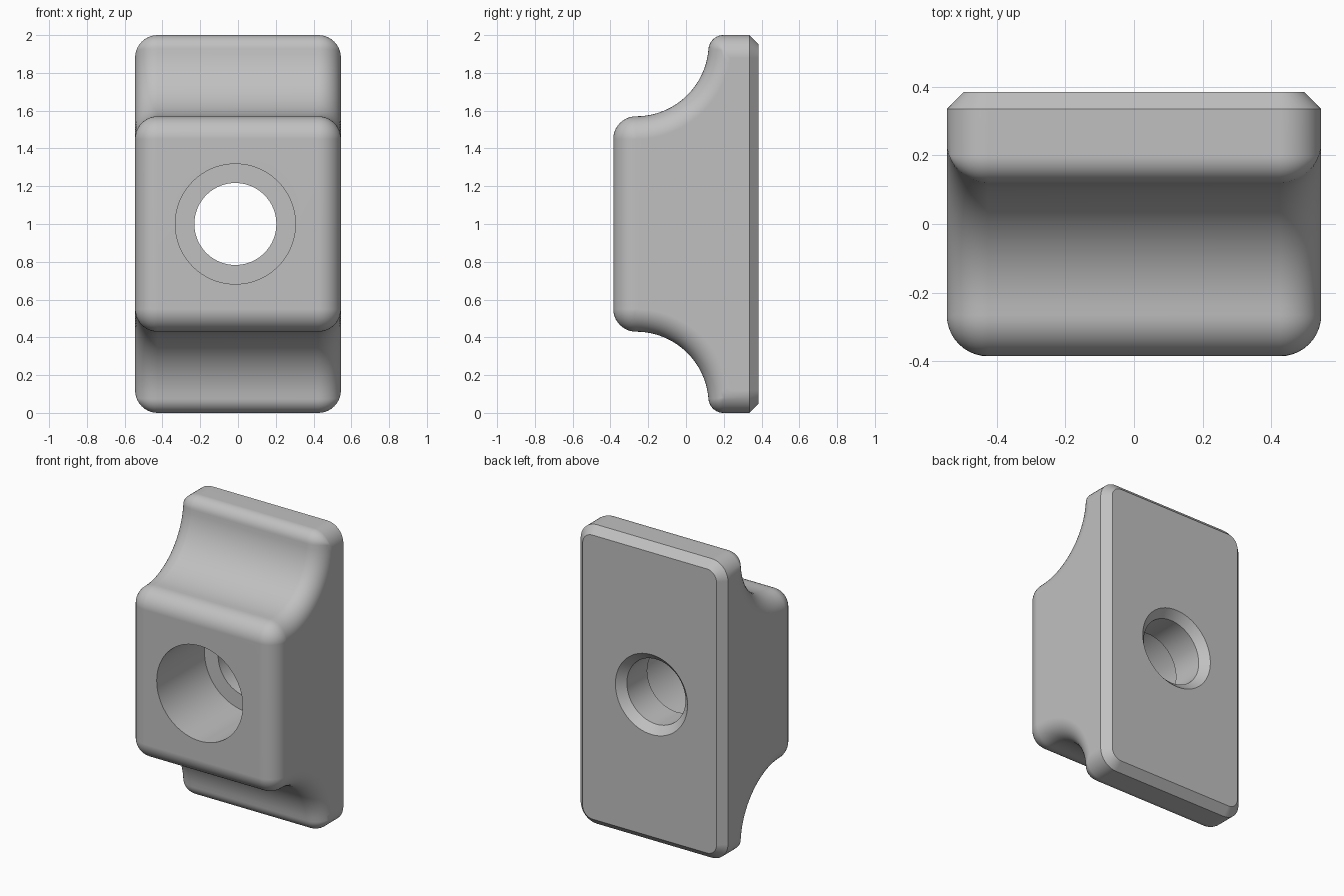
import bpy, bmesh
from math import sin, cos, pi, atan2, sqrt

cube = bpy.data.objects.get("Cube")
if cube:
    bpy.data.objects.remove(cube, do_unlink=True)

W, D, TOP = 0.545, 0.385, 2.0     # half width, half depth, height
EDGE, LIP, CHAMFER = 0.12, 0.08, 0.05
SADDLE = 0.385                    # radius of the concave shoulder
SADDLE_Z = 1.955
STEPS = 10

grey = bpy.data.materials.new("plain_grey")
grey.use_nodes = True
colour = (0.53, 0.53, 0.53, 1)
grey.diffuse_color = colour
grey.node_tree.nodes["Principled BSDF"].inputs["Base Color"].default_value = colour


def arc(cy, cz, r, a0, a1, n):
    return [(cy + r * cos(a0 + (a1 - a0) * i / n), cz + r * sin(a0 + (a1 - a0) * i / n))
            for i in range(n + 1)]


def section(d):
    """Side outline (y, z) inset by d, from the top rear edge to the bottom rear edge."""
    y0 = -D + EDGE
    r = max(LIP - d, 0)
    cz = TOP - d - r
    reach = SADDLE + d + r
    cy = y0 + sqrt(reach ** 2 - (cz - SADDLE_Z) ** 2)
    touch = atan2(cz - SADDLE_Z, cy - y0)
    upper = [(D - CHAMFER, TOP - d)]
    upper += arc(cy, cz, r, pi / 2, pi + touch, STEPS)
    upper += arc(y0, SADDLE_Z, SADDLE + d, touch, -pi / 2, 2 * STEPS)[1:]
    upper += arc(y0, SADDLE_Z - SADDLE - EDGE, EDGE - d, pi / 2, pi, STEPS)[1:]
    return upper + [(y, TOP - z) for y, z in reversed(upper)]


def finish(bm, name):
    bmesh.ops.remove_doubles(bm, verts=bm.verts, dist=1e-5)
    bmesh.ops.recalc_face_normals(bm, faces=bm.faces)
    mesh = bpy.data.meshes.new(name)
    bm.to_mesh(mesh)
    bm.free()
    mesh.materials.append(grey)
    ob = bpy.data.objects.new(name, mesh)
    bpy.context.collection.objects.link(ob)
    return ob


# Block: sections lofted across the width, shrinking round the side edges
bm = bmesh.new()
angles = [pi / 2 * i / STEPS for i in range(STEPS + 1)]
stations = [(-1, a) for a in reversed(angles)] + [(1, a) for a in angles]
rows = []
for side, a in stations:
    x = side * (W - EDGE + EDGE * sin(a))
    pts = [(x, y, z) for y, z in section(EDGE * (1 - cos(a)))]
    inner = EDGE - CHAMFER
    bx = side * (W - EDGE + inner * sin(a))
    bz = TOP - EDGE + inner * cos(a)
    pts = [(bx, D, bz)] + pts + [(bx, D, TOP - bz)]
    rows.append([bm.verts.new(p) for p in pts])
for a, b in zip(rows, rows[1:]):
    for i in range(len(a) - 1):
        bm.faces.new((a[i], a[i + 1], b[i + 1], b[i]))
for row in (rows[0], rows[-1]):
    bm.faces.new(row[1:-1])
    bm.faces.new((row[0], row[1], row[-2], row[-1]))
bm.faces.new([r[0] for r in rows] + [r[-1] for r in reversed(rows)])
block = finish(bm, "clamp_block")

# Stepped bolt hole: wide bore in front, narrow bore and countersink behind
bm = bmesh.new()
HOLE_X, SEG = -0.014, 96
profile = [(0.318, -0.5), (0.318, 0.12), (0.217, 0.12), (0.217, 0.335), (0.317, 0.435)]
rings = [[bm.verts.new((HOLE_X + r * cos(2 * pi * i / SEG), y, 1 + r * sin(2 * pi * i / SEG)))
          for i in range(SEG)] for r, y in profile]
for a, b in zip(rings, rings[1:]):
    for i in range(SEG):
        j = (i + 1) % SEG
        bm.faces.new((a[i], a[j], b[j], b[i]))
bm.faces.new(rings[0])
bm.faces.new(rings[-1])
cutter = finish(bm, "hole_cutter")
cutter.hide_render = True

cut = block.modifiers.new("bolt_hole", "BOOLEAN")
cut.operation = "DIFFERENCE"
cut.solver = "EXACT"
cut.object = cutter
bpy.context.view_layer.objects.active = block
block.select_set(True)
bpy.ops.object.modifier_apply(modifier=cut.name)
bpy.data.objects.remove(cutter, do_unlink=True)

# Smooth fillets, crisp chamfers and hole rims
bpy.ops.object.shade_smooth_by_angle(angle=pi / 6)
normals = block.modifiers.new("weighted_normals", "WEIGHTED_NORMAL")
normals.keep_sharp = True
